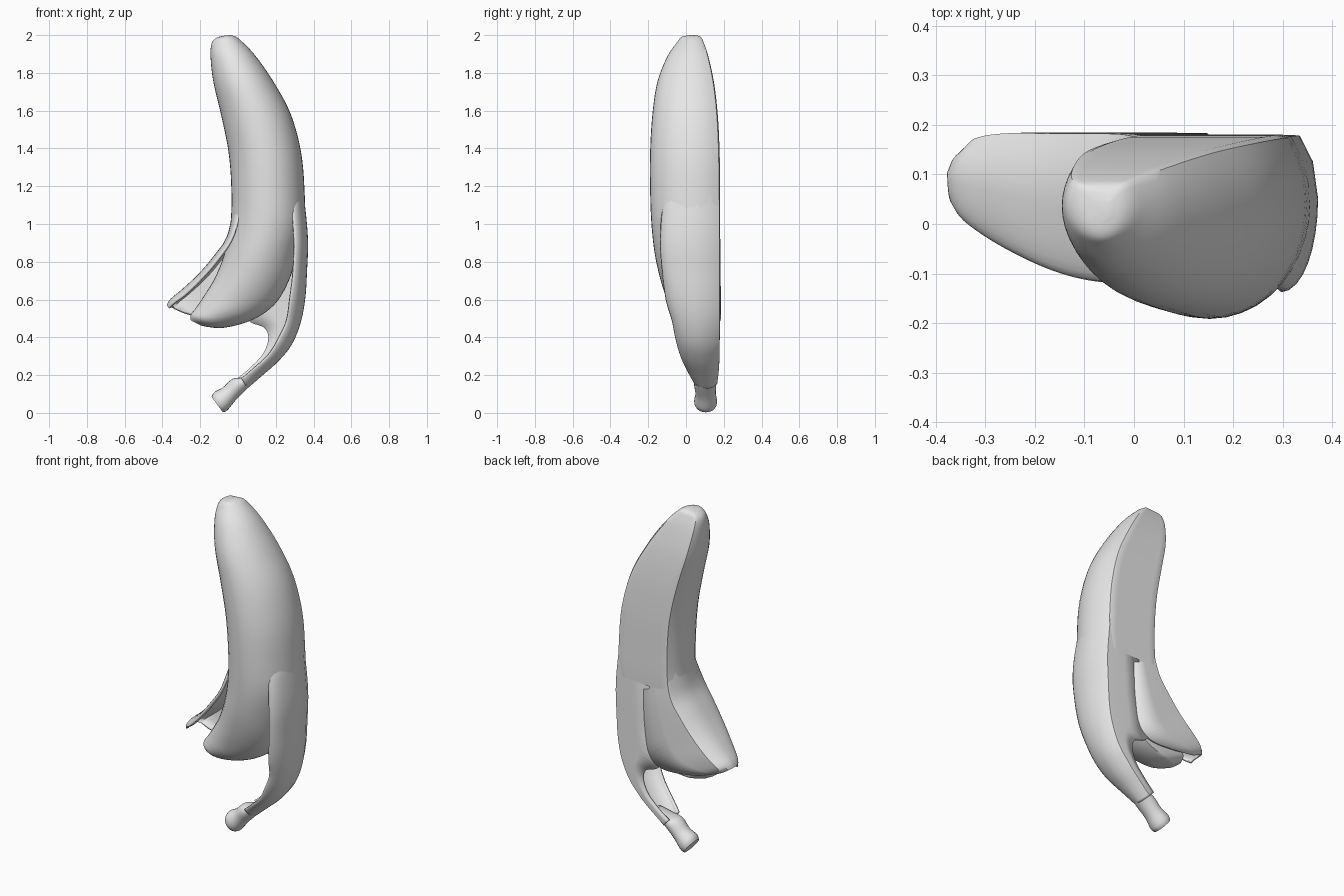
import bpy, bmesh, math
from mathutils import Vector

cube = bpy.data.objects.get("Cube")
if cube:
    bpy.data.objects.remove(cube)

grey = bpy.data.materials.new("pale_grey")
grey.use_nodes = True
grey.diffuse_color = (0.8, 0.8, 0.8, 1)
grey.node_tree.nodes["Principled BSDF"].inputs["Base Color"].default_value = (0.8, 0.8, 0.8, 1)


def smooth_stations(stations, steps=5):
    """Catmull-Rom interpolation between hand-placed stations."""
    p = [Vector(s) for s in stations]
    p = [p[0]] + p + [p[-1]]
    out = []
    for a, b, c, d in zip(p, p[1:], p[2:], p[3:]):
        for k in range(steps):
            t = k / steps
            out.append(0.5 * (2 * b + (c - a) * t + (2 * a - 5 * b + 4 * c - d) * t * t
                              + (3 * b - a - 3 * c + d) * t ** 3))
    return out + [p[-1]]


def skin(name, rings, closed, angle):
    """Bridge successive rings of points into one surface."""
    bm = bmesh.new()
    rows = [[bm.verts.new(co) for co in ring] for ring in rings]
    n = len(rows[0])
    for a, b in zip(rows, rows[1:]):
        for i in range(n if closed else n - 1):
            j = (i + 1) % n
            bm.faces.new((a[i], a[j], b[j], b[i]))
    if closed:
        bm.faces.new(rows[0])
        bm.faces.new(rows[-1])
    bmesh.ops.recalc_face_normals(bm, faces=bm.faces)
    mesh = bpy.data.meshes.new(name)
    bm.to_mesh(mesh)
    bm.free()
    mesh.materials.append(grey)
    obj = bpy.data.objects.new(name, mesh)
    bpy.context.collection.objects.link(obj)
    bpy.ops.object.select_all(action='DESELECT')
    obj.select_set(True)
    bpy.context.view_layer.objects.active = obj
    bpy.ops.object.shade_smooth_by_angle(angle=math.radians(angle))
    return obj


def solid(name, stations, roundness, n=40):
    """Loft of ellipses, cut flat at the back when roundness exceeds a half."""
    rings = []
    for lx, lz, rx, rz, yf, yb in smooth_stations(stations):
        ry = (yb - yf) * roundness
        ring = []
        for i in range(n):
            a = math.tau * i / n
            u = 0.5 + 0.5 * math.cos(a)
            y = min(yf + ry + ry * math.sin(a), yb)
            ring.append((lx + (rx - lx) * u, y, lz + (rz - lz) * u))
        rings.append(ring)
    return skin(name, rings, True, 40)


def peel(name, stations, n=8):
    """Curved sheet: front edge, round outside, back corner, flat back."""
    rings = []
    for ox, oz, fx, fz, bx, bz, yf, yb in smooth_stations(stations):
        out, front, back = Vector((ox, oz)), Vector((fx, fz)), Vector((bx, bz))
        inward = back - out
        corner = out + inward.normalized() * min(0.035, inward.length * 0.4)
        mid = yf + (yb - yf) * 0.6
        pts = []
        for i in range(n + 1):
            a = math.pi / 2 * i / n
            pts.append((front.lerp(out, math.sin(a)), mid + (yf - mid) * math.cos(a)))
        pts.append((out.lerp(corner, 0.3), mid + (yb - mid) * 0.6))
        for t in (0, 0.08, 0.5, 1):
            pts.append((corner.lerp(back, t), yb))
        rings.append([(p.x, y, p.y) for p, y in pts])
    obj = skin(name, rings, False, 35)
    mod = obj.modifiers.new("thickness", 'SOLIDIFY')
    mod.thickness = 0.015
    mod.offset = 0
    return obj


# Fruit: left x, z; right x, z; front y, back y
solid("fruit_body", [
    (-.08, 1.996, -.045, 2.0, .01, .045),
    (-.115, 1.985, -.015, 1.993, -.025, .075),
    (-.14, 1.955, .02, 1.967, -.048, .092),
    (-.145, 1.88, .093, 1.89, -.10, .118),
    (-.13, 1.75, .19, 1.75, -.152, .148),
    (-.09, 1.58, .28, 1.58, -.178, .168),
    (-.05, 1.38, .334, 1.38, -.19, .178),
    (-.035, 1.18, .352, 1.18, -.19, .18),
    (-.04, 1.0, .352, 1.0, -.183, .18),
    (-.07, .85, .31, .83, -.165, .174),
    (-.12, .72, .265, .69, -.135, .166),
    (-.18, .62, .19, .57, -.10, .16),
    (-.22, .56, .07, .49, -.07, .15),
    (-.25, .52, -.08, .45, -.03, .135),
    (-.25, .49, -.19, .46, .03, .10)], 0.62)

# Short peel opening to one side: outside, front edge, back edge (x, z each), front y, back y
peel("short_peel", [
    (-.018, 1.08, .02, 1.07, .15, 1.05, -.08, .165),
    (-.053, .93, -.03, .92, .15, .87, -.11, .174),
    (-.12, .83, -.10, .815, .14, .70, -.105, .176),
    (-.20, .735, -.18, .72, .11, .55, -.08, .176),
    (-.29, .65, -.27, .63, .02, .49, -.035, .176),
    (-.35, .60, -.335, .58, -.16, .50, .01, .165),
    (-.37, .57, -.36, .555, -.29, .535, .045, .14)], 8)

# Long peel running down to the stem
peel("long_peel", [
    (.325, 1.27, .26, 1.26, .15, 1.2, -.04, .165),
    (.345, 1.12, .28, 1.12, .13, 1.05, -.11, .17),
    (.363, .92, .295, .92, .10, .85, -.13, .172),
    (.358, .75, .29, .75, .08, .66, -.12, .172),
    (.348, .6, .272, .6, .05, .50, -.10, .172),
    (.322, .47, .255, .49, .14, .45, -.068, .172),
    (.275, .36, .215, .40, .16, .39, -.05, .171),
    (.205, .275, .16, .31, .13, .31, -.025, .17),
    (.12, .20, .08, .235, .06, .235, .01, .165),
    (.045, .135, .02, .185, .00, .185, .04, .158)], 8)

# Stem with a flared cut end
solid("stem", [
    (-.14, .085, -.08, .003, .05, .16),
    (-.125, .11, -.055, .015, .043, .165),
    (-.08, .135, -.01, .07, .05, .158),
    (-.03, .18, .045, .125, .043, .16),
    (.03, .19, .10, .18, .055, .16),
    (.09, .225, .13, .21, .09, .16)], 0.5, 24)
